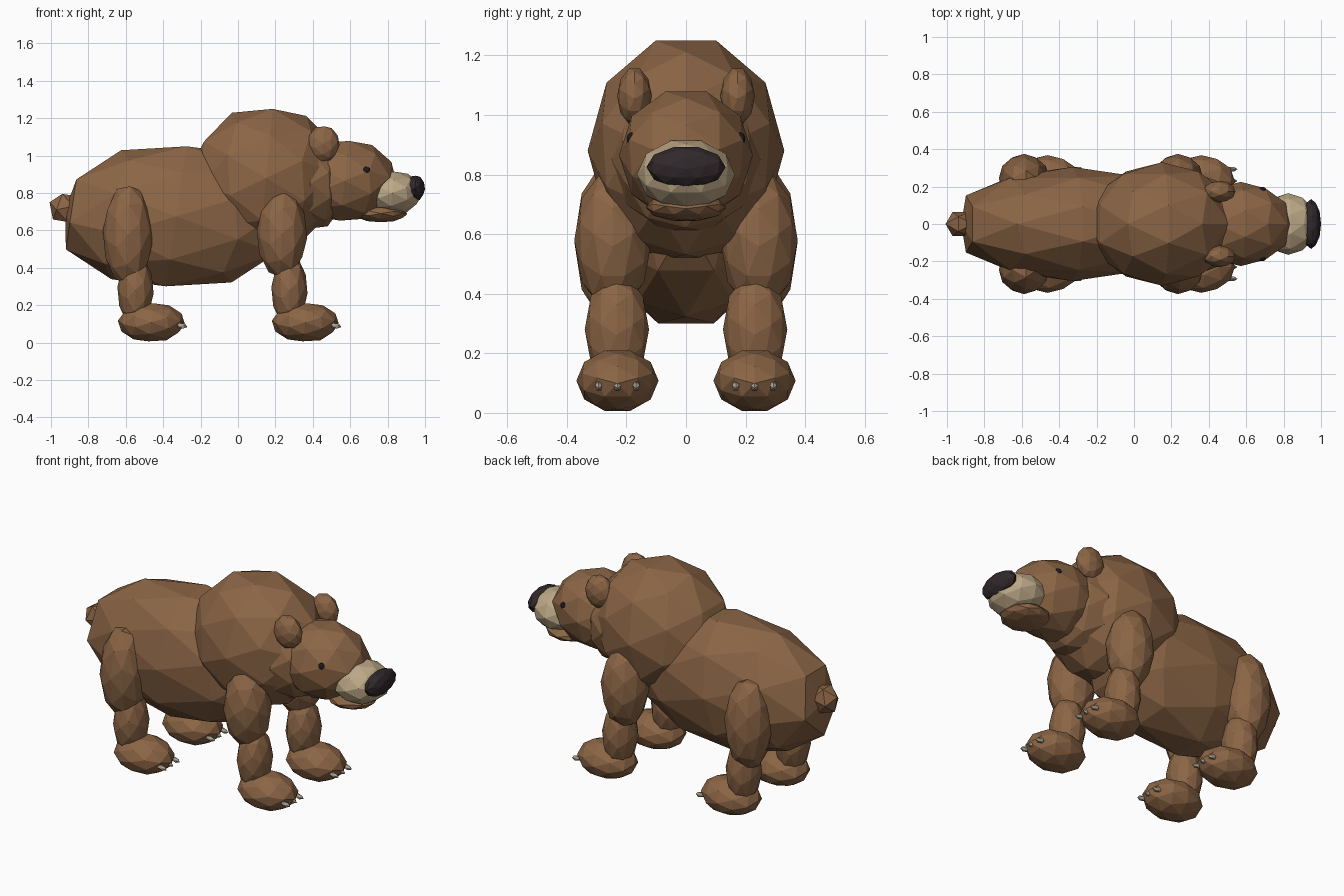
import bpy, bmesh, math
from mathutils import Matrix

if "Cube" in bpy.data.objects:
    bpy.data.objects.remove(bpy.data.objects["Cube"])


def material(name, rgb):
    m = bpy.data.materials.new(name)
    m.diffuse_color = (*rgb, 1.0)
    m.use_nodes = True
    m.node_tree.nodes["Principled BSDF"].inputs["Base Color"].default_value = m.diffuse_color
    return m


brown = material("brown_fur", (0.258, 0.130, 0.060))
tan = material("tan_muzzle", (0.50, 0.39, 0.24))
dark = material("dark_nose", (0.030, 0.021, 0.024))
black = material("black_eye", (0.014, 0.010, 0.012))
claw_mat = material("pale_claw", (0.42, 0.37, 0.28))


def ball(name, centre, radii, mat, level=2, tilt=0.0, limit=None):
    """Faceted ellipsoid with an icosahedron edge on top; limit squares off the -x end."""
    bm = bmesh.new()
    bmesh.ops.create_icosphere(bm, subdivisions=level, radius=1.0)
    # turn so that every axis is a two-fold axis of the icosahedron
    bm.transform(Matrix.Rotation(math.radians(31.717), 4, 'Y'))
    if limit:
        for v in bm.verts:
            v.co.x = max(v.co.x, -limit)
    bm.transform(Matrix.Translation(centre)
                 @ Matrix.Rotation(math.radians(tilt), 4, 'Y')
                 @ Matrix.Diagonal((*radii, 1.0)))
    bmesh.ops.recalc_face_normals(bm, faces=bm.faces)
    mesh = bpy.data.meshes.new(name)
    bm.to_mesh(mesh)
    bm.free()
    mesh.materials.append(mat)
    obj = bpy.data.objects.new(name, mesh)
    bpy.context.collection.objects.link(obj)
    return obj


def pair(name, centre, radii, mat, **options):
    """The same part on both sides of the body."""
    for side, s in (("right", -1), ("left", 1)):
        ball(f"{name}_{side}", (centre[0], s * centre[1], centre[2]), radii, mat, **options)


# Trunk
ball("body", (-0.33, 0, 0.675), (0.66, 0.305, 0.395), brown, limit=0.9)
ball("shoulder_hump", (0.15, 0, 0.88), (0.41, 0.33, 0.39), brown)
ball("tail", (-0.925, 0, 0.72), (0.088, 0.075, 0.09), brown, level=1, tilt=15)

# Neck and head
ball("neck", (0.39, 0, 0.85), (0.20, 0.25, 0.255), brown)
ball("head", (0.57, 0, 0.865), (0.28, 0.225, 0.225), brown)
ball("muzzle", (0.825, 0, 0.80), (0.16, 0.165, 0.12), tan)
ball("lower_jaw", (0.765, 0, 0.69), (0.14, 0.135, 0.048), brown)
ball("nose", (0.947, 0, 0.825), (0.053, 0.133, 0.071), dark)
pair("ear", (0.455, 0.173, 1.063), (0.088, 0.058, 0.098), brown)
pair("eye", (0.685, 0.183, 0.92), (0.022, 0.016, 0.022), black)

# Legs: thigh (x, z, height), then shin, paw and claws at a common offset
for name, x, thigh_z, thigh_r in (("front", 0.235, 0.58, 0.24), ("rear", -0.588, 0.575, 0.275)):
    pair(f"{name}_upper_leg", (x, 0.245, thigh_z), (0.135, 0.13, thigh_r), brown)
    pair(f"{name}_shin", (x + 0.04, 0.232, 0.28), (0.097, 0.108, 0.19), brown)
    pair(f"{name}_paw", (x + 0.125, 0.23, 0.108), (0.18, 0.138, 0.107), brown)
    for i, y in enumerate((0.167, 0.23, 0.293)):
        pair(f"{name}_claw_{i + 1}", (x + 0.285, y, 0.09), (0.034, 0.014, 0.016),
             claw_mat, level=1, tilt=10)
